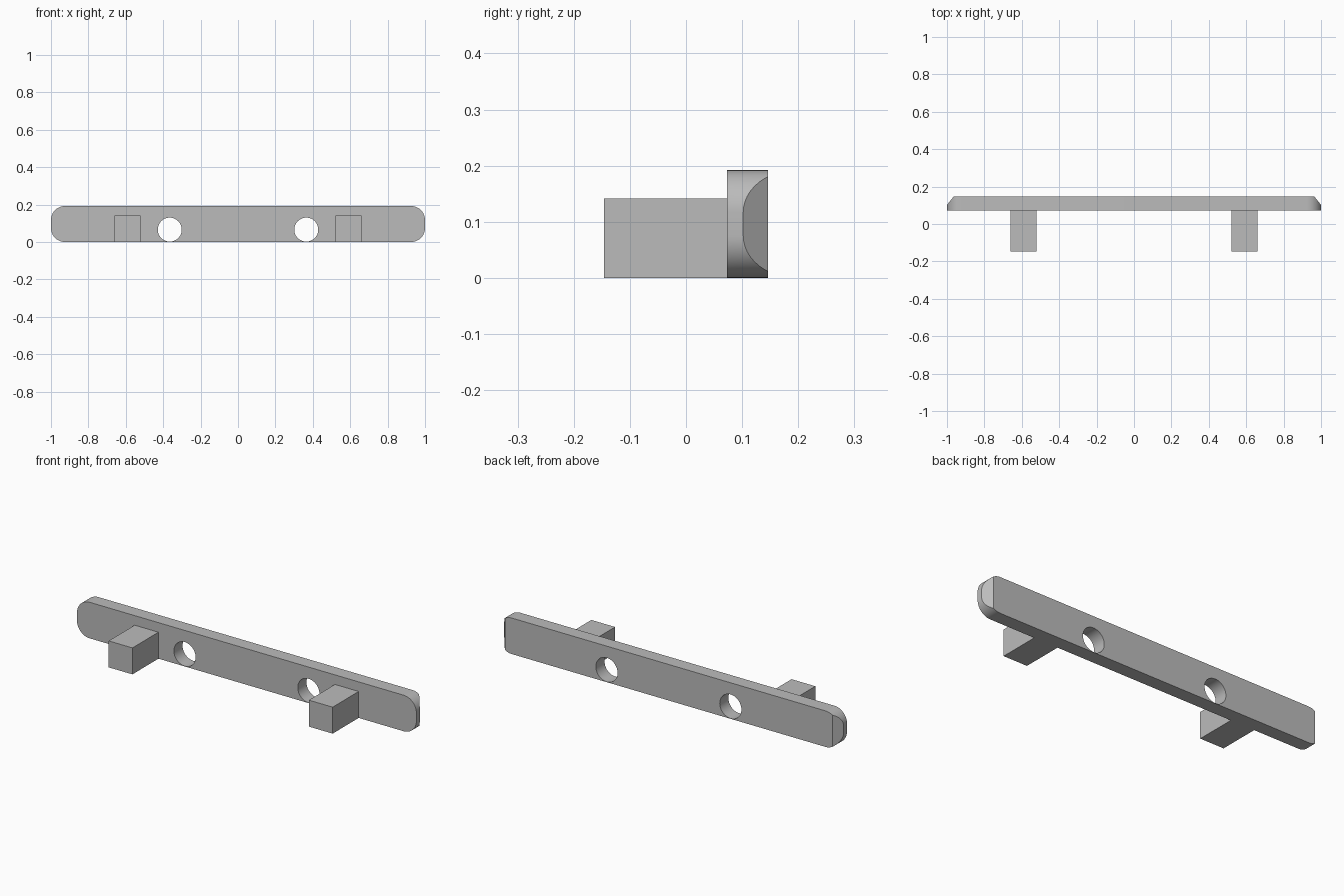
import bpy
import bmesh
from math import sin, cos, pi, radians
from mathutils import Vector, Matrix

if "Cube" in bpy.data.objects:
    bpy.data.objects.remove(bpy.data.objects["Cube"], do_unlink=True)

FRONT, BACK = 0.073, 0.146      # plate depth range
HEIGHT, RADIUS = 0.192, 0.075   # plate height and corner radius

grey = bpy.data.materials.new("plain_grey")
grey.use_nodes = True
colour = (0.5, 0.5, 0.5, 1)
grey.diffuse_color = colour
grey.node_tree.nodes["Principled BSDF"].inputs["Base Color"].default_value = colour


def add_object(name, bm):
    bmesh.ops.recalc_face_normals(bm, faces=bm.faces)
    mesh = bpy.data.meshes.new(name)
    bm.to_mesh(mesh)
    bm.free()
    mesh.materials.append(grey)
    obj = bpy.data.objects.new(name, mesh)
    bpy.context.collection.objects.link(obj)
    return obj


# Plate: rounded rectangle outline extruded from front to back
bm = bmesh.new()
outline = []
steps = 12
for quarter, (sx, sz) in enumerate([(1, 1), (-1, 1), (-1, -1), (1, -1)]):
    cx = sx * (1 - RADIUS)
    cz = HEIGHT / 2 + sz * (HEIGHT / 2 - RADIUS)
    for i in range(steps + 1):
        a = (quarter + i / steps) * pi / 2
        outline.append(bm.verts.new((cx + RADIUS * cos(a), FRONT, cz + RADIUS * sin(a))))
face = bm.faces.new(outline)
extruded = bmesh.ops.extrude_face_region(bm, geom=[face])["geom"]
bmesh.ops.translate(bm, vec=(0, BACK - FRONT, 0),
                    verts=[v for v in extruded if isinstance(v, bmesh.types.BMVert)])

# Slanted cuts on the rear of both ends
for side in (-1, 1):
    bmesh.ops.bisect_plane(bm, geom=bm.verts[:] + bm.edges[:] + bm.faces[:],
                           plane_co=(side, 0.102, 0),
                           plane_no=Vector((side * 0.044, 0.035, 0)).normalized(),
                           clear_outer=True)
    bmesh.ops.holes_fill(bm, edges=[e for e in bm.edges if e.is_boundary])
plate = add_object("plate", bm)
bpy.context.view_layer.objects.active = plate
plate.select_set(True)

# Round through holes
for side in (-1, 1):
    bm = bmesh.new()
    bmesh.ops.create_cone(bm, cap_ends=True, segments=48, radius1=0.064, radius2=0.064, depth=0.3,
                          matrix=Matrix.Translation((side * 0.365, 0.11, 0.066))
                          @ Matrix.Rotation(pi / 2, 4, "X"))
    cutter = add_object("hole_cutter", bm)
    cutter.hide_render = True
    hole = plate.modifiers.new("hole", "BOOLEAN")
    hole.operation = "DIFFERENCE"
    hole.solver = "EXACT"
    hole.object = cutter
    bpy.ops.object.modifier_apply(modifier=hole.name)
    bpy.data.objects.remove(cutter, do_unlink=True)
bpy.ops.object.shade_smooth_by_angle(angle=radians(25))

# Square pegs standing out of the front
for name, side in (("right_peg", -1), ("left_peg", 1)):
    bm = bmesh.new()
    size = Matrix.Diagonal((0.14, FRONT + BACK, 0.141, 1))
    bmesh.ops.create_cube(bm, size=1, matrix=Matrix.Translation(
        (side * 0.59, (FRONT - BACK) / 2, 0.0705)) @ size)
    add_object(name, bm)
